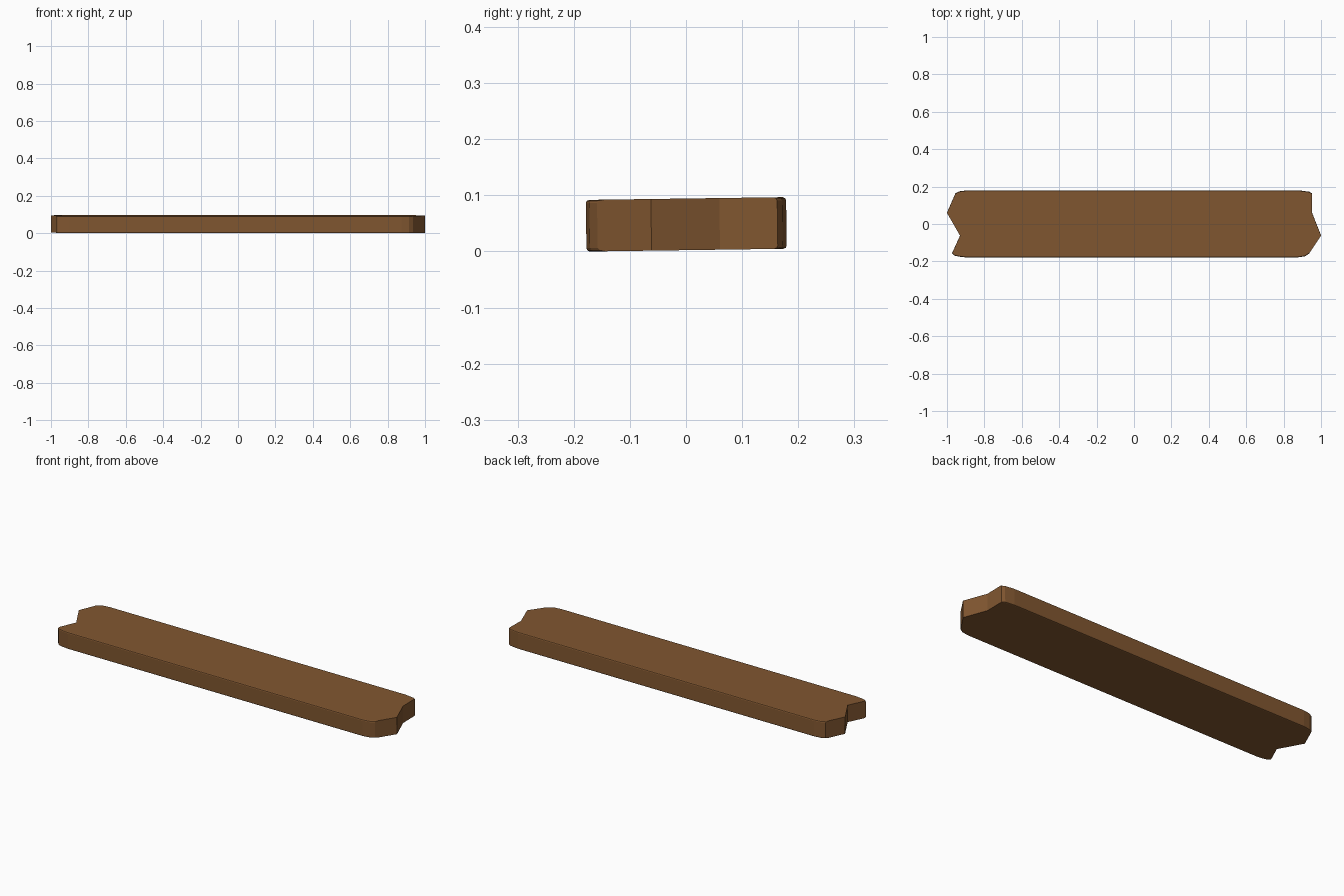
import bpy, bmesh, math
from mathutils import Matrix

if "Cube" in bpy.data.objects:
    bpy.data.objects.remove(bpy.data.objects["Cube"])

# Plank outline seen from above, with jagged broken ends
outline = [
    (-0.973, -0.157), (-0.962, -0.168), (-0.935, -0.174), (-0.90, -0.178),
    (0.875, -0.178), (0.915, -0.172), (0.936, -0.158),
    (1.0, -0.062), (0.952, 0.06), (0.952, 0.163),
    (0.937, 0.172), (0.885, 0.179),
    (-0.895, 0.179), (-0.935, 0.174), (-0.955, 0.163),
    (-1.0, 0.06), (-0.93, -0.062),
]
thickness = 0.092

bm = bmesh.new()
base = bm.faces.new([bm.verts.new((x, y, -thickness / 2)) for x, y in outline])
ext = bmesh.ops.extrude_face_region(bm, geom=[base])
top = [v for v in ext["geom"] if isinstance(v, bmesh.types.BMVert)]
bmesh.ops.translate(bm, verts=top, vec=(0, 0, thickness))
bmesh.ops.recalc_face_normals(bm, faces=bm.faces)

# Small worn bevel along the long sides
long_edges = [e for e in bm.edges
              if abs(e.verts[0].co.z - e.verts[1].co.z) < 1e-5
              and all(abs(v.co.y) > 0.15 for v in e.verts)
              and e.verts[0].co.y * e.verts[1].co.y > 0]
bmesh.ops.bevel(bm, geom=long_edges, offset=0.006, segments=2, profile=0.5,
                affect='EDGES')

# Slight roll about the length, then rest on the ground
bmesh.ops.rotate(bm, verts=bm.verts, cent=(0, 0, 0),
                 matrix=Matrix.Rotation(math.radians(0.8), 3, 'X'))
low = min(v.co.z for v in bm.verts)
bmesh.ops.translate(bm, verts=bm.verts, vec=(0, 0, -low))

mesh = bpy.data.meshes.new("wood_plank")
bm.to_mesh(mesh)
bm.free()
plank = bpy.data.objects.new("wood_plank", mesh)
bpy.context.collection.objects.link(plank)

# Brown wood
wood = bpy.data.materials.new("brown_wood")
wood.diffuse_color = (0.22, 0.095, 0.03, 1)
wood.use_nodes = True
wood.node_tree.nodes["Principled BSDF"].inputs["Base Color"].default_value = wood.diffuse_color
mesh.materials.append(wood)
